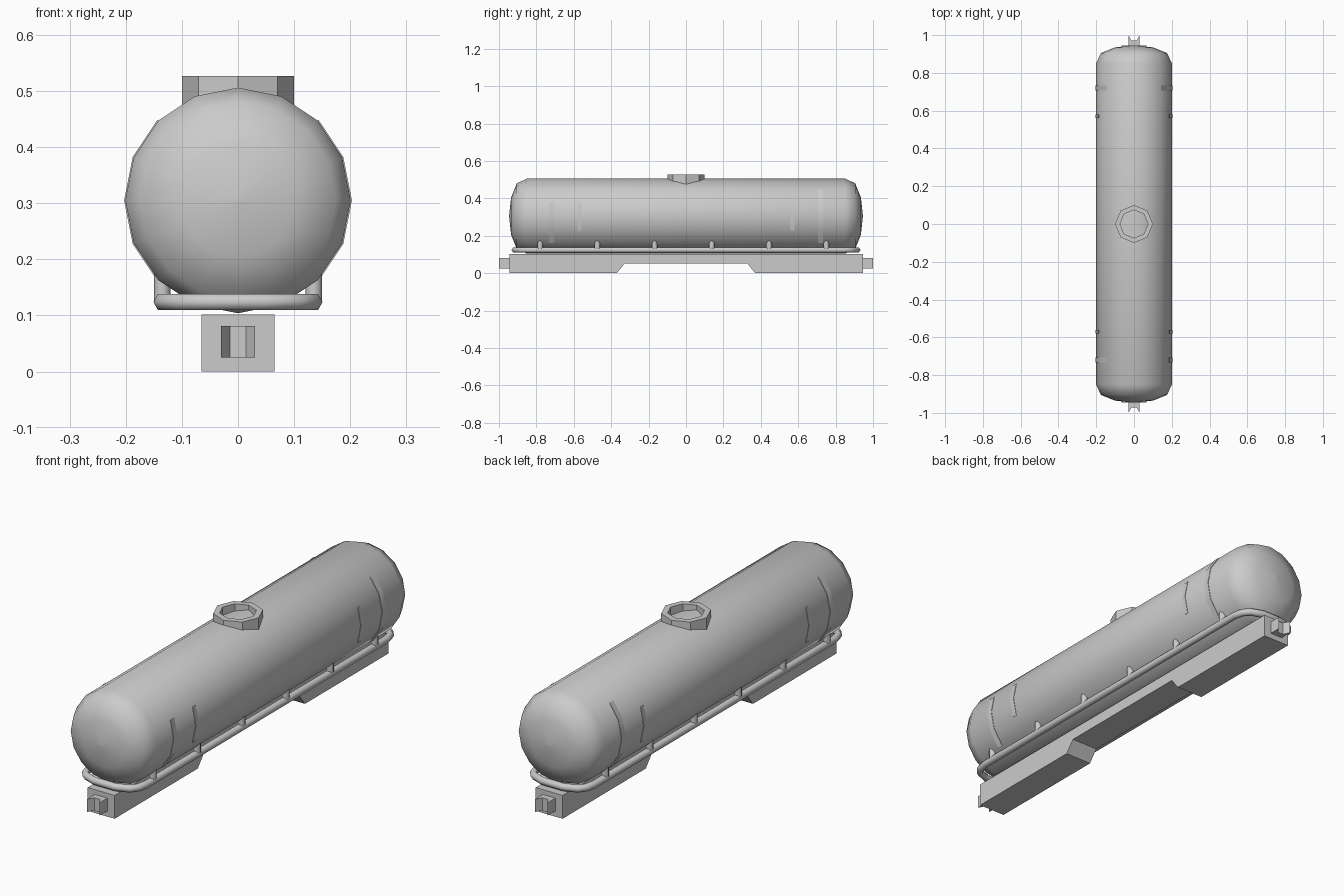
import bpy
from math import sin, cos, pi, radians

if "Cube" in bpy.data.objects:
    bpy.data.objects.remove(bpy.data.objects["Cube"])

TANK_Z, TANK_R = 0.305, 0.201


def mesh_object(name, verts, faces, smooth=None):
    me = bpy.data.meshes.new(name)
    me.from_pydata(verts, [], faces)
    me.update()
    ob = bpy.data.objects.new(name, me)
    bpy.context.collection.objects.link(ob)
    bpy.ops.object.select_all(action='DESELECT')
    ob.select_set(True)
    bpy.context.view_layer.objects.active = ob
    bpy.ops.object.mode_set(mode='EDIT')
    bpy.ops.mesh.select_all(action='SELECT')
    bpy.ops.mesh.normals_make_consistent(inside=False)
    bpy.ops.object.mode_set(mode='OBJECT')
    if smooth:
        bpy.ops.object.shade_smooth_by_angle(angle=radians(smooth))
    return ob


def loft(name, rings, smooth=None, caps=True, closed=False):
    """Skin a list of equally sized closed rings."""
    n, m = len(rings[0]), len(rings)
    verts = [p for r in rings for p in r]
    faces = [(a * n + i, a * n + (i + 1) % n,
              (a + 1) % m * n + (i + 1) % n, (a + 1) % m * n + i)
             for a in range(m if closed else m - 1) for i in range(n)]
    if caps and not closed:
        faces += [tuple(range(n)), tuple(range((m - 1) * n, m * n))]
    return mesh_object(name, verts, faces, smooth)


def ring_y(r, y, n=16):
    return [(r * cos(2 * pi * i / n), y, TANK_Z + r * sin(2 * pi * i / n)) for i in range(n)]


def ring_z(r, z, n=8, x=0, y=0):
    return [(x + r * cos(2 * pi * i / n), y + r * sin(2 * pi * i / n), z) for i in range(n)]


# Tank barrel with rounded ends
half = [(TANK_R, 0.85), (0.175, 0.905), (0.1, 0.935), (0.002, 0.946)]
profile = [(r, -y) for r, y in reversed(half)] + half
loft("tank", [ring_y(r, y) for r, y in profile], smooth=60)

# Octagonal filler hatch with open recess
loft("hatch_collar", [ring_z(0.1, 0.44), ring_z(0.1, 0.527),
                      ring_z(0.074, 0.527), ring_z(0.074, 0.44)], closed=True)

# Underframe: side profile extruded across x
side = [(-0.945, 0), (-0.37, 0), (-0.328, 0.052), (0.328, 0.052),
        (0.37, 0), (0.945, 0), (0.945, 0.102), (-0.945, 0.102)]
loft("underframe", [[(x, y, z) for y, z in side] for x in (-0.065, 0.065)])

# Couplers with notched outer faces
plan = [(-0.03, 0.94), (0.03, 0.94), (0.03, 1.0), (0.014, 0.972), (-0.014, 0.972), (-0.03, 1.0)]
for s, label in ((-1, "front"), (1, "back")):
    loft("coupler_" + label, [[(x * s, y * s, z) for x, y in plan] for z in (0.025, 0.081)])

# Tubular rail looping round under the tank
corner = [(0.135, 0.83), (0.126, 0.87), (0.104, 0.897), (0.05, 0.917)]
path = (corner + [(-x, y) for x, y in reversed(corner)]
        + [(-x, -y) for x, y in corner] + [(x, -y) for x, y in reversed(corner)])
cu = bpy.data.curves.new("rail_path", 'CURVE')
cu.dimensions = '3D'
cu.bevel_depth = 0.016
cu.bevel_resolution = 1
sp = cu.splines.new('POLY')
sp.points.add(len(path) - 1)
for p, (x, y) in zip(sp.points, path):
    p.co = (x, y, 0.124, 1)
sp.use_cyclic_u = True
tmp = bpy.data.objects.new("rail_path", cu)
bpy.context.collection.objects.link(tmp)
bpy.context.view_layer.update()
me = bpy.data.meshes.new_from_object(tmp.evaluated_get(bpy.context.evaluated_depsgraph_get()))
bpy.data.objects.remove(tmp)
rail = bpy.data.objects.new("rail", me)
bpy.context.collection.objects.link(rail)
me.shade_smooth()

# Short posts tying rail to tank
for k in range(6):
    for s in (-1, 1):
        y = -0.78 + k * 0.306
        loft("rail_post", [ring_z(0.015, z, 8, s * 0.135, y) for z in (0.124, 0.185)], smooth=50)


# Thin straps hugging the tank facets
def strap(name, s, y, width, a0, a1):
    rings = []
    for k in range(a0, a1 + 1):
        a = k * pi / 8
        rings.append([(s * r * cos(a), y + d * width / 2, TANK_Z + r * sin(a))
                      for r, d in ((0.195, -1), (0.203, -1), (0.203, 1), (0.195, 1))])
    loft(name, rings, smooth=30)


for s in (-1, 1):
    for e in (-1, 1):
        strap("short_strap", s, e * 0.57, 0.02, -1, 1)
        strap("long_strap", s, e * 0.72, 0.026, -2, 1 if (s, e) == (1, -1) else 2)
